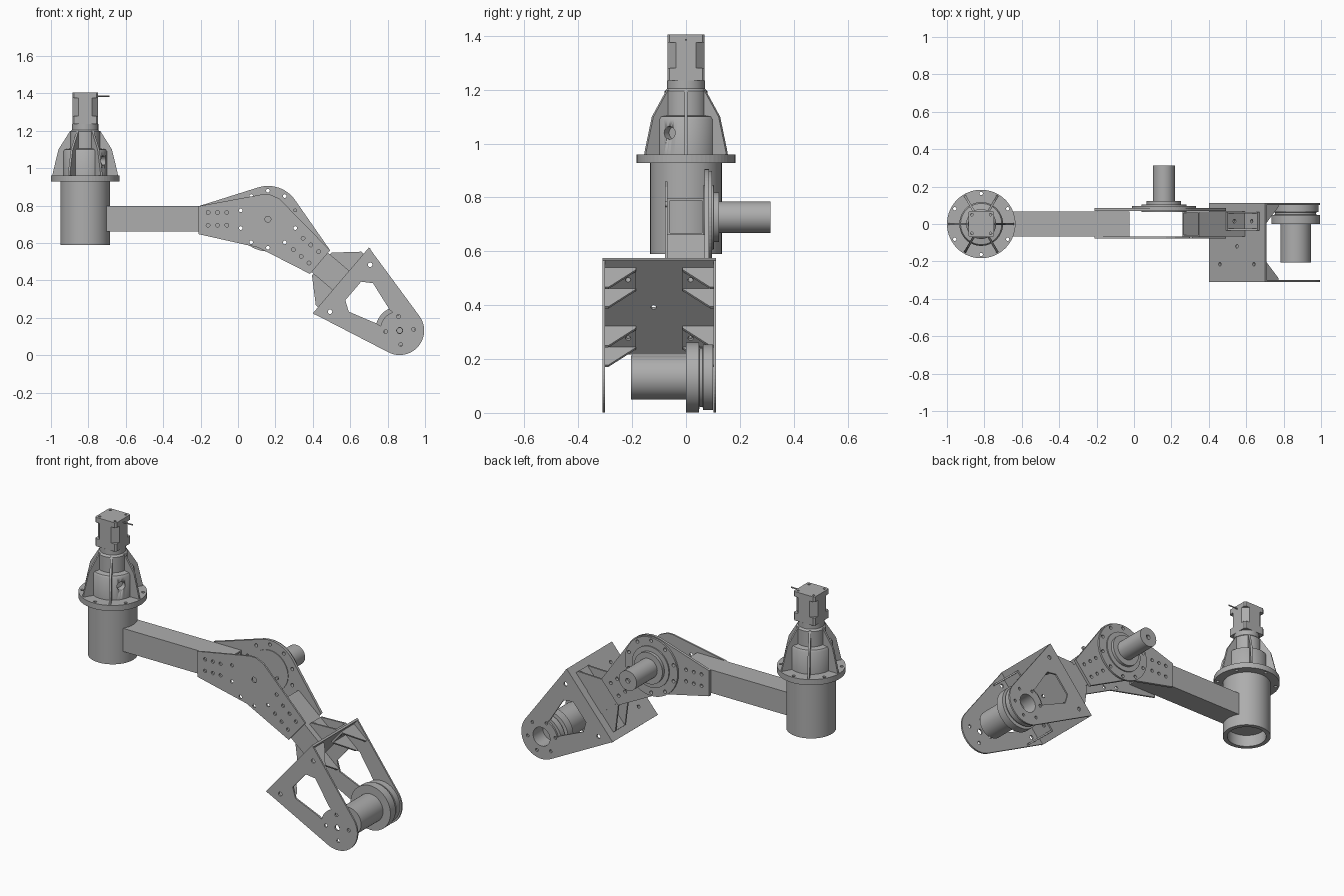
import bpy, bmesh
from math import pi, cos, sin, radians
from mathutils import Matrix, Vector

if "Cube" in bpy.data.objects:
    bpy.data.objects.remove(bpy.data.objects["Cube"], do_unlink=True)

grey = bpy.data.materials.new("machined_grey")
grey.use_nodes = True
COLOUR = (0.42, 0.42, 0.42, 1)
grey.diffuse_color = COLOUR
grey.node_tree.nodes["Principled BSDF"].inputs["Base Color"].default_value = COLOUR

X, Y, Z = Vector((1, 0, 0)), Vector((0, 1, 0)), Vector((0, 0, 1))
# Fork frame: N points out along the lower arm, T across it
BASE = Vector((0.55, 0, 0.4))
T = Vector((0.649, 0, 0.761)).normalized()
N = Y.cross(T)


def frame(x, y, origin=(0, 0, 0)):
    m = Matrix((x, y, x.cross(y))).transposed().to_4x4()
    m.translation = origin
    return m


def add(name, mesh, m, smooth=False):
    ob = bpy.data.objects.new(name, mesh)
    bpy.context.collection.objects.link(ob)
    mesh.transform(m)
    mesh.materials.clear()
    mesh.materials.append(grey)
    if smooth:
        bpy.ops.object.select_all(action="DESELECT")
        ob.select_set(True)
        bpy.context.view_layer.objects.active = ob
        bpy.ops.object.shade_smooth_by_angle(angle=radians(35))
    return ob


def plate(name, loops, m, thick):
    """Filled outline with holes, extruded to both sides of its plane."""
    cu = bpy.data.curves.new(name, "CURVE")
    cu.dimensions, cu.fill_mode, cu.extrude = "2D", "BOTH", thick / 2
    for loop in loops:
        s = cu.splines.new("POLY")
        s.points.add(len(loop) - 1)
        for p, (a, b) in zip(s.points, loop):
            p.co = (a, b, 0, 1)
        s.use_cyclic_u = True
    tmp = bpy.data.objects.new("outline", cu)
    bpy.context.collection.objects.link(tmp)
    bpy.context.view_layer.update()
    mesh = bpy.data.meshes.new_from_object(tmp.evaluated_get(bpy.context.evaluated_depsgraph_get()))
    bpy.data.objects.remove(tmp)
    mesh.shade_flat()
    return add(name, mesh, m)


def lathe(name, profile, m, segments=48):
    """Spin (radius, height) points around the local z axis."""
    bm = bmesh.new()
    vs = [bm.verts.new((r, 0, h)) for r, h in profile]
    es = [bm.edges.new(pair) for pair in zip(vs, vs[1:])]
    bmesh.ops.spin(bm, geom=vs + es, axis=Z, cent=(0, 0, 0), angle=2 * pi, steps=segments)
    bmesh.ops.remove_doubles(bm, verts=bm.verts, dist=1e-5)
    bmesh.ops.recalc_face_normals(bm, faces=bm.faces)
    mesh = bpy.data.meshes.new(name)
    bm.to_mesh(mesh)
    bm.free()
    return add(name, mesh, m, True)


def arc(cx, cy, r, start, end, n):
    return [(cx + r * cos(radians(start + (end - start) * i / n)),
             cy + r * sin(radians(start + (end - start) * i / n))) for i in range(n + 1)]


def hole(x, y, r=0.01, n=16):
    return arc(x, y, r, 0, 360 * (n - 1) / n, n - 1)


def rect(x0, x1, y0, y1):
    return [(x0, y0), (x1, y0), (x1, y1), (x0, y1)]


def upright(y):
    return frame(X, Z, (0, y, 0))


def nt(n, t):
    p = BASE + N * n + T * t
    return (p.x, p.z)


# Column: hollow tube, flange, stepped housing and neck
CX = -0.817
column = Matrix.Translation((CX, 0, 0))
lathe("column", [(0, .66), (.108, .66), (.108, .59), (.133, .59), (.133, .93), (0, .93)], column)
plate("column_flange", [hole(0, 0, .183, 64)] + [hole(.163 * cos(a), .163 * sin(a), .009)
      for a in [radians(30 + 60 * i) for i in range(6)]], column @ Matrix.Translation((0, 0, .944)), .033)
housing = lathe("housing", [(0, .95), (.117, .95), (.117, 1.09), (.11, 1.1), (.08, 1.105),
                            (.08, 1.195), (.07, 1.205), (.07, 1.235), (0, 1.235)], column)

# Round port on the housing
port_dir = Vector((cos(radians(-32)), sin(radians(-32)), 0))
cutter = lathe("port_cutter", [(0, .08), (.024, .08), (.024, .15), (0, .15)],
               frame(Z.cross(port_dir), Z, (CX, 0, 1.04)), 24)
cutter.hide_render = True
cutter.hide_set(True)
cut = housing.modifiers.new("port", "BOOLEAN")
cut.object, cut.operation = cutter, "DIFFERENCE"
bpy.context.view_layer.objects.active = housing
bpy.ops.object.modifier_apply(modifier="port")
bpy.data.objects.remove(cutter)

# Stiffening ribs around the housing
rib = [(.06, .955), (.177, .955), (.172, .98), (.143, 1.1), (.08, 1.2), (.06, 1.2)]
for i in range(6):
    a = radians(60 * i)
    plate("housing_rib", [rib], frame(Vector((cos(a), sin(a), 0)), Z, (CX, 0, 0)), .012)

# Motor: square end caps, body with notched corners, cable
def square(h, c):
    return [(h, h - c), (h - c, h), (c - h, h), (-h, h - c),
            (-h, c - h), (c - h, -h), (h - c, -h), (h, c - h)]


screws = [hole(sx * .05, sy * .05, .007) for sx in (-1, 1) for sy in (-1, 1)]
for name, outline, z0, z1 in (("motor_base", [square(.069, .008)], 1.235, 1.28),
                              ("motor_body", [square(.069, .032)], 1.28, 1.375),
                              ("motor_cap", [square(.069, .008)] + screws, 1.375, 1.405)):
    plate(name, outline, column @ Matrix.Translation((0, 0, (z0 + z1) / 2)), z1 - z0)
lathe("motor_cable", [(0, 0), (.004, 0), (.004, .07), (0, .07)], frame(Y, Z, (-.757, 0, 1.385)), 10)

# Upper and lower square tubes
tube = [rect(-.068, .068, -.068, .068), rect(-.06, .06, -.06, .06)]
plate("upper_arm_tube", tube, frame(Y, Z, (-.365, 0, .729)), .68)
plate("lower_arm_tube", tube, frame(Y, T, BASE + N * -.162), .324)

# Elbow plates with bolt patterns
EX, EZ = 0.16, 0.727
bolts = [hole(x, z) for x in (-.16, -.11, -.06) for z in (.695, .763)]
bolts += [hole(*nt(n, t)) for n in (-.19, -.245, -.3) for t in (-.04, .04)]
ring = [(EX + .153 * cos(radians(a)), EZ + .153 * sin(radians(a))) for a in range(18, 378, 36)]
tail = [nt(-.148, .085), nt(-.148, -.081), (.11, .575), (-.21, .647), (-.21, .797)]
front_top = [(.13, .86), (.17, .86), (.22, .838)]
plate("elbow_front_plate", [front_top + tail, hole(EX, EZ, .016)] + bolts
      + [hole(x, z) for x, z in ring if z < .8], upright(-.073), .01)
plate("elbow_back_plate", [arc(EX, EZ, .178, 110, 32, 14) + tail, hole(EX, EZ, .05, 32)] + bolts
      + [hole(x, z) for x, z in ring], upright(.077), .016)

# Elbow drive behind the back plate
plate("elbow_drive_flange", [hole(EX, EZ, .172, 64)] + [hole(x, z) for x, z in ring], upright(.09), .012)
elbow_axis = frame(X, -Z, (EX, 0, EZ))
lathe("elbow_drive", [(0, .065), (.12, .065), (.12, .103), (.092, .104), (.092, .122), (.058, .122),
                      (.058, .314), (.014, .314), (.014, .295), (0, .295)], elbow_axis)

# Fork base plate with bolt holes
base_bolts = [hole(y, t) for y in (-.215, .015) for t in (-.14, .14)] + [hole(-.12, 0)]
plate("fork_base", [rect(-.31, .112, -.231, .231)] + base_bolts, frame(Y, T, BASE + N * .006), .012)

# Fork cheeks: tapered plates with a window
TIP = .413
cheek = [nt(0, -.231)] + [nt(n, t) for n, t in arc(TIP, 0, .131, -76, 76, 24)] + [nt(0, .231)]
window = [nt(.087, -.065), nt(.14, -.1), nt(.3, -.05)]
window += [nt(n, t) for n, t in arc(TIP, 0, .105, 208, 152, 8)]
window += [nt(.3, .05), nt(.14, .1), nt(.087, .065)]
corner_bolts = [hole(*nt(.065, t), .012) for t in (-.165, .165)]
tip_ring = [hole(*nt(TIP + .075 * cos(a), .075 * sin(a)))
            for a in [radians(45 + 90 * i) for i in range(4)]]
six_ring = [hole(*nt(TIP + .092 * cos(a), .092 * sin(a)), .009)
            for a in [radians(30 + 60 * i) for i in range(6)]]
hub = nt(TIP, 0)
plate("fork_front_cheek", [cheek, window, hole(*hub, .016)] + tip_ring + corner_bolts, upright(-.305), .01)
plate("fork_back_cheek", [cheek, window, hole(*hub, .055, 32)] + six_ring + corner_bolts, upright(.107), .01)

# Corner brackets inside the fork: triangular webs with a foot on the base
for wall, d in ((-.3, 1), (.102, -1)):
    for s in (-1, 1):
        for t in (.095, .19):
            plate("fork_corner_web", [[(.012, wall), (.125, wall), (.125, wall + d * .012),
                  (.024, wall + d * .115), (.012, wall + d * .115)]], frame(N, Y, BASE + T * s * t), .009)
        foot = sorted((wall, wall + d * .115))
        plate("fork_corner_foot", [rect(*foot, -.048, .048), hole(wall + d * .085, 0)],
              frame(Y, T, BASE + N * .017 + T * s * .1425), .01)

# Angle brackets joining the lower tube to the fork base
for s in (-1, 1):
    web = [nt(0, s * .068), nt(-.135, s * .068), nt(-.135, s * .08), nt(-.016, s * .188), nt(0, s * .188)]
    for y in (-.03, .06):
        plate("arm_bracket_web", [web], upright(y), .01)
    plate("arm_bracket_foot", [rect(-.035, .065, -.06, .06), hole(.015, .012)],
          frame(Y, T, BASE + N * -.008 + T * s * .128), .016)
    plate("arm_bracket_leg", [rect(-.135, 0, -.035, .065), hole(-.085, .015)],
          frame(N, Y, BASE + T * s * .074), .012)

# Wrist drive between the cheeks
lathe("wrist_drive", [(0, -.19), (.014, -.19), (.014, -.205), (.082, -.205), (.082, 0), (.13, 0), (.13, .048),
                      (.11, .05), (.11, .062), (.122, .064), (.122, .101), (.056, .101), (.056, .02), (0, .02)],
      frame(X, -Z, (hub[0], 0, hub[1])), 56)
